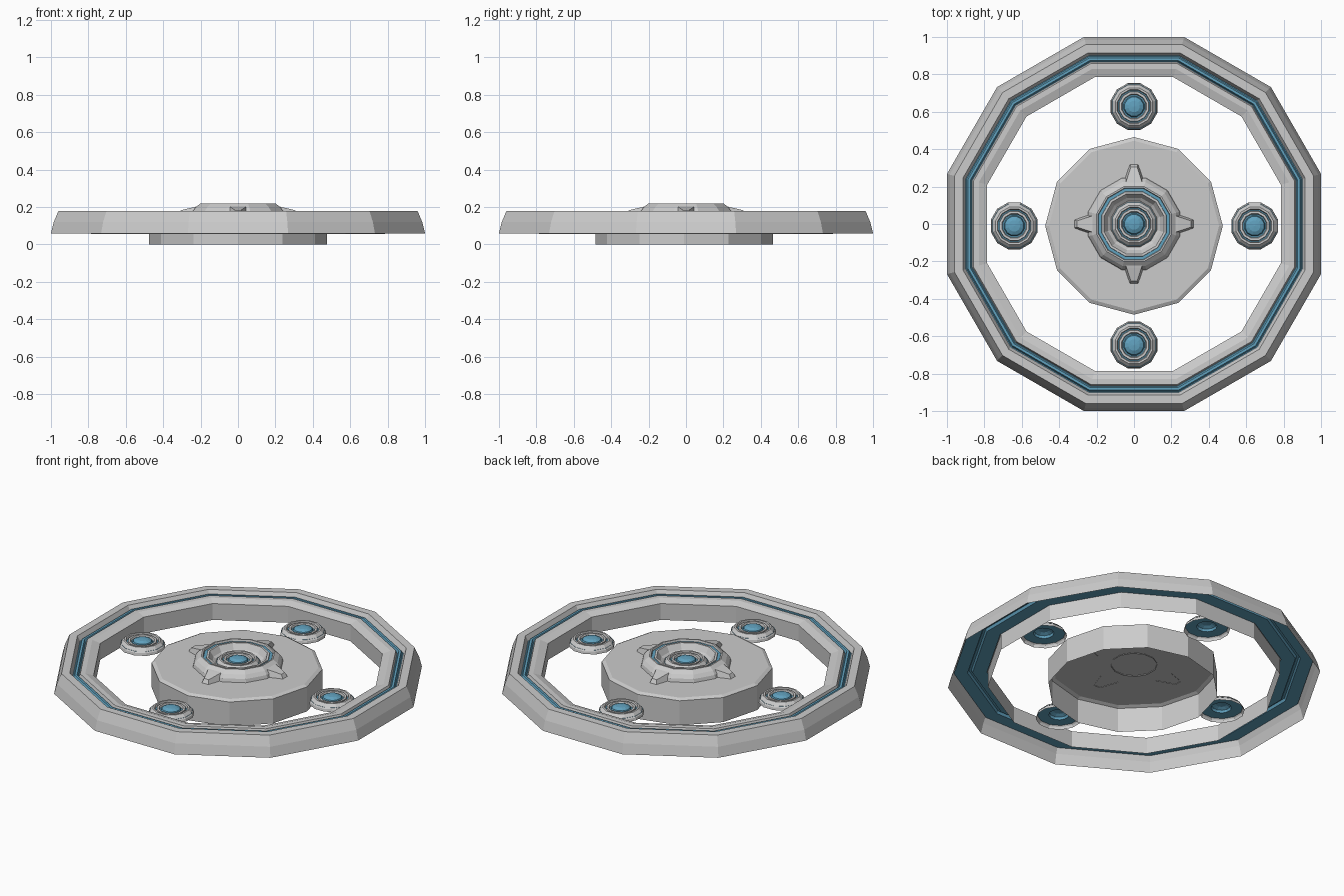
import bpy, bmesh
from math import cos, sin, pi, radians

if "Cube" in bpy.data.objects:
    bpy.data.objects.remove(bpy.data.objects["Cube"])

SIDES = 12
blue = bpy.data.materials.new("blue_glow")
blue.diffuse_color = (0.12, 0.36, 0.52, 1)
blue.use_nodes = True
blue.node_tree.nodes["Principled BSDF"].inputs["Base Color"].default_value = blue.diffuse_color


def finish(name, bm, loc=(0, 0, 0), mat=None):
    me = bpy.data.meshes.new(name)
    bm.to_mesh(me)
    bm.free()
    ob = bpy.data.objects.new(name, me)
    ob.location = loc
    if mat:
        me.materials.append(mat)
    bpy.context.collection.objects.link(ob)
    return ob


def lathe(name, profile, loc=(0, 0, 0), mat=None, phase=15, flats=True):
    """Open 12-sided shell; profile runs outside to inside as (radius, z).
    With flats, radius is measured to the middle of each side."""
    bm = bmesh.new()
    k = 1 / cos(pi / SIDES) if flats else 1
    rings = []
    for r, z in profile:
        if r == 0:
            rings.append([bm.verts.new((0, 0, z))] * SIDES)
        else:
            rings.append([bm.verts.new((r * k * cos(a), r * k * sin(a), z))
                          for a in (radians(phase) + 2 * pi * i / SIDES for i in range(SIDES))])
    for a, b in zip(rings, rings[1:]):
        for i in range(SIDES):
            j = (i + 1) % SIDES
            quad = [a[i], a[j], b[j], b[i]]
            bm.faces.new(list(dict.fromkeys(quad)))
    return finish(name, bm, loc, mat)


def button(name, loc):
    # stepped grey rings over a blue plate with a domed centre
    lathe(name + "_rim", [(.125, -.04), (.122, -.025), (.10, 0), (.09, 0), (.086, -.015)], loc)
    lathe(name + "_step", [(.08, -.015), (.078, -.003), (.066, -.003), (.062, -.015)], loc)
    lathe(name + "_light", [(.118, -.018), (.055, -.018), (.05, -.004), (.03, .006), (0, .009)],
          loc, blue)


# Outer ring: two open shells with a blue strip showing through the gap
lathe("ring_outer_shell", [(1.0, .06), (.985, .12), (.96, .18), (.915, .18), (.90, .15)])
lathe("ring_inner_shell", [(.865, .15), (.858, .17), (.83, .17), (.785, .155), (.785, .055)])
lathe("ring_light", [(.968, .15), (.895, .15), (.888, .165), (.875, .165), (.868, .15), (.79, .15)],
      mat=blue)

# Central drum, open underneath
lathe("drum", [(.475, 0), (.475, .15), (.455, .16), (0, .16)], (0, -.01, 0), phase=0, flats=False)

# Hub with blue groove and sunken bowl
lathe("hub_collar", [(.245, .16), (.24, .18), (.225, .20), (.20, .22), (.192, .22), (.188, .205)])
lathe("hub_light", [(.19, .208), (.172, .208)], mat=blue)
lathe("hub_bowl", [(.174, .205), (.172, .213), (.16, .213), (.14, .18), (.12, .165)])

# Four tapered points around the hub
for n in range(4):
    bm = bmesh.new()
    a = n * pi / 2
    # (distance out, half width, z) for the foot and the top face
    rows = [[(.21, .06, .158), (.32, .022, .158)], [(.21, .045, .205), (.235, .04, .2), (.305, .016, .183)]]
    foot, top = [[[bm.verts.new((x * cos(a) - s * w * sin(a), x * sin(a) + s * w * cos(a), z))
                   for x, w, z in row] for s in (-1, 1)] for row in rows]
    for i in range(2):
        bm.faces.new((top[0][i], top[0][i + 1], top[1][i + 1], top[1][i]))
    for s in (0, 1):
        bm.faces.new((foot[s][0], foot[s][1], top[s][2], top[s][1], top[s][0]))
    bm.faces.new((foot[0][1], foot[1][1], top[1][2], top[0][2]))
    bmesh.ops.recalc_face_normals(bm, faces=bm.faces)
    finish(f"hub_point_{n + 1}", bm)

# Centre button and four satellites
button("centre_button", (0, 0, .195))
for i, (x, y) in enumerate([(.645, -.01), (.0, .628), (-.64, -.01), (0, -.647)]):
    button(f"satellite_{i + 1}", (x, y, .14))
